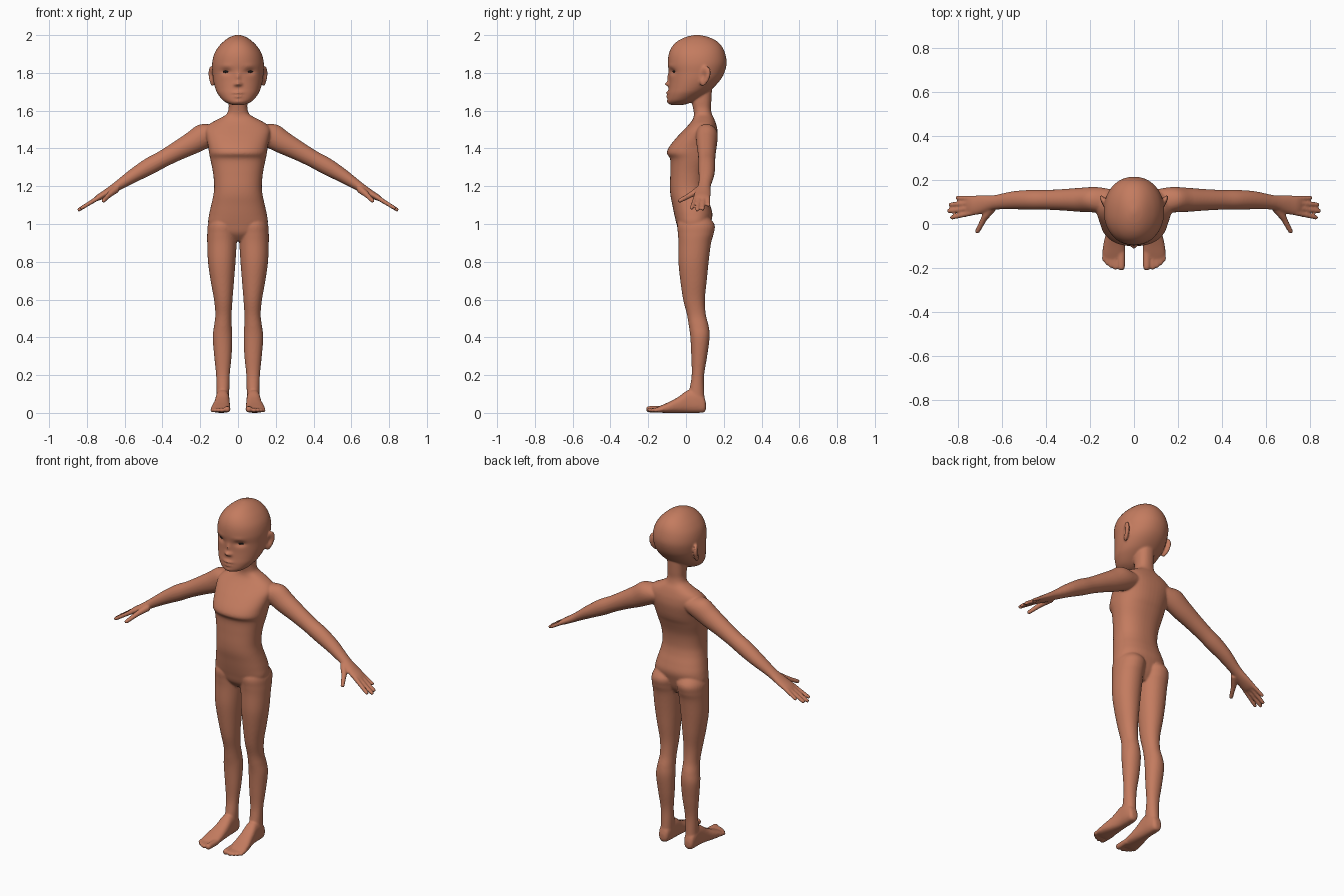
import bpy, bmesh, math
from mathutils import Vector, Matrix

X, Y, Z = Vector((1, 0, 0)), Vector((0, 1, 0)), Vector((0, 0, 1))


def material(name, rgb):
    m = bpy.data.materials.new(name)
    m.diffuse_color = (*rgb, 1)
    return m


skin = material("skin", (0.55, 0.2, 0.115))
dark = material("dark eye", (0.012, 0.01, 0.01))


def spline(a, b, c, d, t):
    """Catmull-Rom blend of four section tuples."""
    return [0.5 * (2 * q + (r - p) * t + (2 * p - 5 * q + 4 * r - s) * t * t
                   + (3 * q - p - 3 * r + s) * t ** 3) for p, q, r, s in zip(a, b, c, d)]


def loft(bm, secs, u, v, n=32, power=2.0, steps=5):
    """Closed skin through sections (x, y, z, radius_u, radius_v)."""
    ext = [secs[0]] + list(secs) + [secs[-1]]
    fine = []
    for i in range(1, len(ext) - 2):
        fine += [spline(*ext[i - 1:i + 3], k / steps) for k in range(steps)]
    fine.append(secs[-1])
    rings = []
    for x, y, z, ru, rv in fine:
        ring = []
        for k in range(n):
            c, s = math.cos(2 * math.pi * k / n), math.sin(2 * math.pi * k / n)
            c = math.copysign(abs(c) ** (2 / power), c)
            s = math.copysign(abs(s) ** (2 / power), s)
            ring.append(bm.verts.new(Vector((x, y, z)) + u * c * ru + v * s * rv))
        rings.append(ring)
    for a, b in zip(rings, rings[1:]):
        for k in range(n):
            bm.faces.new((a[k], a[(k + 1) % n], b[(k + 1) % n], b[k]))
    bm.faces.new(rings[0][::-1])
    bm.faces.new(rings[-1])
    return [w for r in rings for w in r]


def upright(bm, rows, power=2.0, **kw):
    """Loft from rows (z, centre x, half width, front y, back y)."""
    return loft(bm, [(cx, (f + b) / 2, z, h, (b - f) / 2) for z, cx, h, f, b in rows],
                X, Y, power=power, **kw)


def digit(bm, a, b, r0, r1):
    """Finger or toe with a rounded tip."""
    a, b = Vector(a), Vector(b)
    d = (b - a).normalized()
    v = (Z - d * d.z).normalized()
    u = d.cross(v)
    e = b - d * r1
    pts = [(a, r0), (a.lerp(e, .5), (r0 + r1) / 2), (e, r1),
           (e + d * r1 * .7, r1 * .72), (b, r1 * .15)]
    loft(bm, [(*p, r, r) for p, r in pts], u, v, n=14, steps=4)


bm = bmesh.new()

# Leg
upright(bm, [
    (1.06, .075, .050, -.02, .10), (1.00, .080, .078, -.045, .150), (.95, .084, .079, -.043, .147),
    (.90, .085, .078, -.040, .133), (.80, .086, .073, -.040, .120), (.70, .083, .062, -.030, .110),
    (.60, .078, .049, -.015, .100), (.52, .077, .043, .005, .105), (.46, .080, .047, .015, .120),
    (.40, .082, .052, .023, .125), (.30, .080, .046, .028, .112), (.20, .080, .036, .030, .096),
    (.12, .080, .034, .018, .096), (.05, .082, .033, .010, .100)], power=2.1)

# Foot and toes
foot = [(.106, .084, .014, .02, .05), (.095, .083, .028, .003, .085), (.06, .082, .035, 0, .12),
        (.01, .082, .037, 0, .120), (-.04, .085, .042, 0, .085), (-.09, .090, .049, 0, .058),
        (-.135, .092, .051, .001, .038), (-.16, .091, .044, .004, .027)]
loft(bm, [(x, y, (a + b) / 2, h, (b - a) / 2) for y, x, h, a, b in foot], X, Z, power=2.5)
for x, tip, r in [(.057, -.212, .017), (.084, -.209, .0115), (.104, -.20, .011),
                  (.121, -.188, .0105), (.135, -.172, .010)]:
    digit(bm, (x, -.12, .02), (x + .001, tip, r + .002), r * 1.05, r)

# Arm and palm
loft(bm, [
    (.09, .10, 1.485, .055, .045), (.17, .11, 1.470, .058, .066), (.24, .11, 1.430, .055, .060),
    (.32, .11, 1.387, .049, .051), (.40, .11, 1.343, .045, .045), (.47, .11, 1.305, .045, .045),
    (.55, .108, 1.258, .041, .037), (.62, .10, 1.213, .034, .028), (.655, .095, 1.19, .035, .024),
    (.70, .088, 1.162, .043, .020), (.735, .084, 1.142, .045, .017), (.757, .082, 1.13, .042, .011)],
    Y, Vector((.51, 0, .86)))

# Fingers and thumb
for base, y, tip, r in [((.735, .117, 1.142), .119, .812, .0105), ((.74, .095, 1.139), .088, .842, .0115),
                        ((.74, .072, 1.139), .058, .850, .0115), ((.735, .051, 1.142), .028, .836, .0115)]:
    digit(bm, base, (tip, y, 1.14 - (tip - .74) * .63), r * 1.1, r * .88)
digit(bm, (.645, .075, 1.185), (.690, .015, 1.148), .021, .015)
digit(bm, (.678, .032, 1.158), (.717, -.042, 1.118), .015, .011)

# Ear: thin dished disc
ear = bmesh.ops.create_uvsphere(bm, u_segments=32, v_segments=24, radius=1)["verts"]
turn = (Matrix.Translation((.138, .098, 1.783)) @ Matrix.Rotation(math.radians(-22), 4, 'Z')
        @ Matrix.Rotation(math.radians(-14), 4, 'X'))
for w in ear:
    x, y, z = w.co
    if x > 0:
        x -= 1.0 * math.exp(-((y + .15) ** 2 + z * z) / .22)
    w.co = turn @ Vector((x * .014, y * (.031 + .006 * z), z * .055))

# Mirror all side parts
dup = bmesh.ops.duplicate(bm, geom=bm.verts[:] + bm.edges[:] + bm.faces[:])["geom"]
for w in dup:
    if isinstance(w, bmesh.types.BMVert):
        w.co.x *= -1
bmesh.ops.reverse_faces(bm, faces=[f for f in dup if isinstance(f, bmesh.types.BMFace)])

# Torso and neck
upright(bm, [
    (.91, 0, .07, .00, .09), (.95, 0, .130, -.035, .115), (1.00, 0, .157, -.050, .130),
    (1.05, 0, .153, -.062, .140), (1.10, 0, .142, -.072, .128), (1.15, 0, .131, -.082, .112),
    (1.20, 0, .126, -.085, .105), (1.27, 0, .132, -.083, .112), (1.34, 0, .146, -.083, .135),
    (1.375, 0, .153, -.101, .150), (1.41, 0, .158, -.088, .160), (1.46, 0, .168, -.048, .168),
    (1.50, 0, .172, -.010, .166), (1.53, 0, .150, .018, .159), (1.555, 0, .105, .036, .150),
    (1.58, 0, .062, .042, .138), (1.61, 0, .050, .038, .132), (1.65, 0, .050, .030, .134),
    (1.72, 0, .052, .02, .138)], power=2.3, n=48)

# Head, then facial relief pushed along y
head = upright(bm, [
    (1.630, 0, .028, -.078, -.02), (1.638, 0, .052, -.092, .015), (1.655, 0, .080, -.097, .050),
    (1.69, 0, .108, -.096, .105), (1.72, 0, .121, -.092, .143), (1.76, 0, .131, -.089, .180),
    (1.80, 0, .135, -.090, .203), (1.85, 0, .137, -.096, .215), (1.90, 0, .126, -.091, .208),
    (1.94, 0, .102, -.073, .190), (1.97, 0, .072, -.042, .160), (1.99, 0, .042, 0, .118),
    (2.001, 0, .010, .045, .07)], n=96, power=2.1, steps=10)
relief = [(0, 1.742, .014, .011, -.024), (0, 1.775, .011, .024, -.012), (.016, 1.738, .007, .007, -.009),
          (.063, 1.806, .026, .014, .014), (0, 1.695, .025, .006, -.012), (0, 1.675, .020, .006, -.010),
          (0, 1.685, .028, .003, .005), (0, 1.648, .024, .010, -.005), (.062, 1.838, .03, .009, -.003)]
for w in head:
    if w.co.y < .02:
        w.co.y += sum(a * math.exp(-((abs(w.co.x) - cx) / sx) ** 2 - ((w.co.z - cz) / sz) ** 2)
                      for cx, cz, sx, sz, a in relief)

# Fuse everything into one smooth skin
mesh = bpy.data.meshes.new("body")
bmesh.ops.recalc_face_normals(bm, faces=bm.faces[:])
bm.to_mesh(mesh)
bm.free()
mesh.materials.append(skin)
body = bpy.data.objects.new("body", mesh)
bpy.context.collection.objects.link(body)
remesh = body.modifiers.new("fuse", 'REMESH')
remesh.mode = 'VOXEL'
remesh.voxel_size = .0055
remesh.use_smooth_shade = True
soft = body.modifiers.new("soften", 'SMOOTH')
soft.factor = .5
soft.iterations = 5

# Eyes: dark almonds in the sockets
for side, name in ((-1, "left_eye"), (1, "right_eye")):
    bpy.ops.mesh.primitive_uv_sphere_add(segments=24, ring_count=16, radius=1,
                                         location=(side * .064, -.057, 1.807),
                                         rotation=(0, 0, side * math.radians(28)))
    eye = bpy.context.object
    eye.name = name
    eye.scale = (.027, .009, .009)
    eye.data.materials.append(dark)
    bpy.ops.object.shade_smooth()
